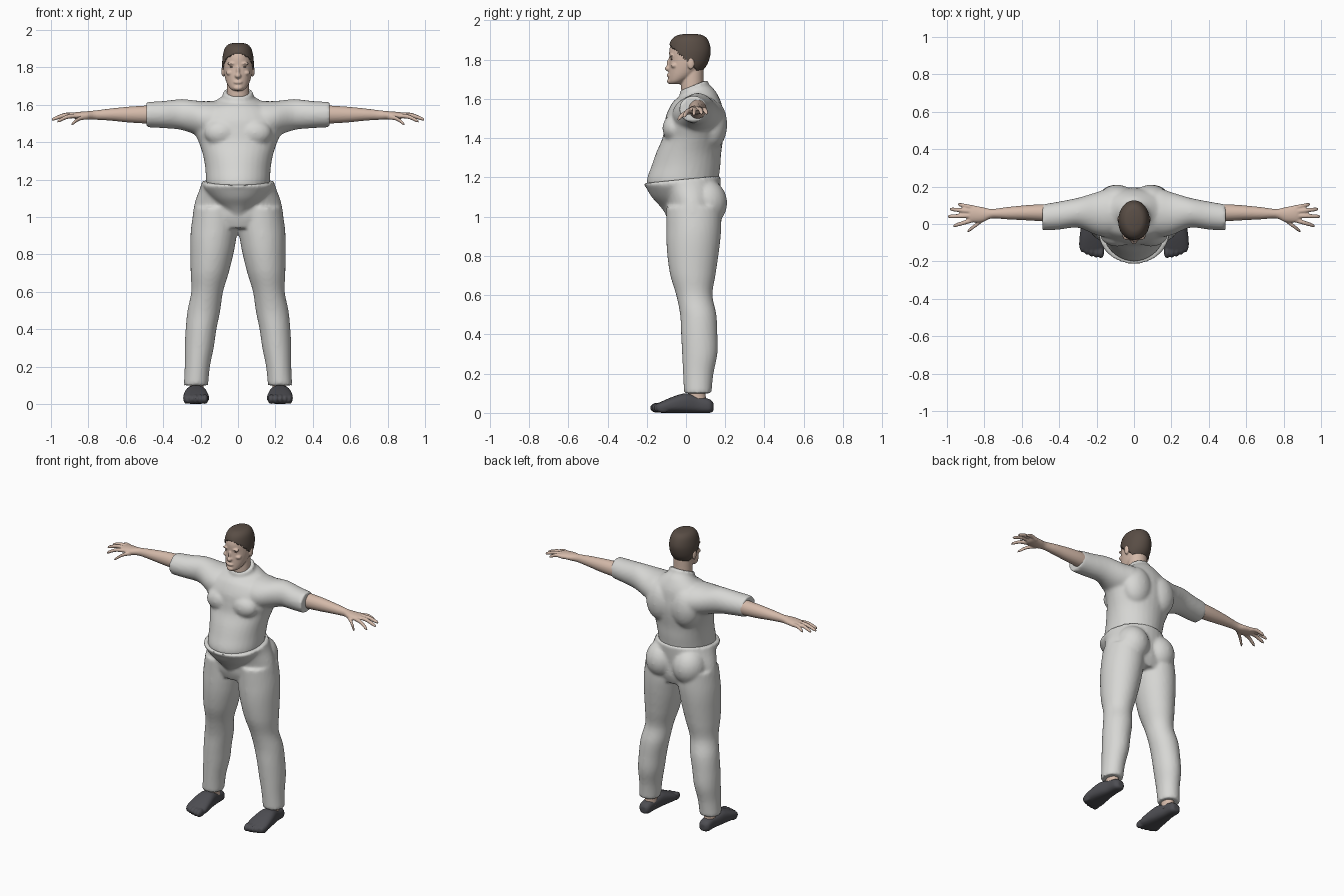
import bpy
import bmesh
from math import cos, sin, pi, copysign
from mathutils import Matrix, Vector

default_cube = bpy.data.objects.get("Cube")
if default_cube:
    bpy.data.objects.remove(default_cube, do_unlink=True)


def make_material(name, colour):
    material = bpy.data.materials.new(name)
    material.use_nodes = True
    material.diffuse_color = (*colour, 1)
    shader = material.node_tree.nodes["Principled BSDF"]
    shader.inputs["Base Color"].default_value = (*colour, 1)
    shader.inputs["Roughness"].default_value = 0.8
    return material


cloth = make_material("pale grey cloth", (.68, .68, .66))
skin = make_material("skin", (.66, .49, .4))
hair_brown = make_material("dark brown hair", (.1, .075, .06))
shoe_grey = make_material("charcoal shoe", (.075, .075, .085))
eye_brown = make_material("eye brown", (.2, .13, .1))


def smooth_rows(rows, steps):
    """Run a Catmull-Rom spline through the rows of section sizes."""
    result = []
    last = len(rows) - 1
    for i in range(last):
        p, q, r, s = (Vector(rows[max(0, min(last, i + k))]) for k in (-1, 0, 1, 2))
        for step in range(steps):
            t = step / steps
            result.append(q + (r - p) * (t / 2)
                          + (p * 2 - q * 5 + r * 4 - s) * (t * t / 2)
                          + (q * 3 - p - r * 3 + s) * (t ** 3 / 2))
    result.append(Vector(rows[-1]))
    return result


def loft(bm, rows, axis="z", side=1, power=2, segments=32, steps=4):
    """Skin oval sections; a row is (position, a low, a high, b low, b high, tilt)."""
    order = {"x": (2, 0, 1), "y": (0, 2, 1), "z": (0, 1, 2)}[axis]
    rows = [tuple(row) + (0,) * (6 - len(row)) for row in rows]
    rings = []
    for position, a_low, a_high, b_low, b_high, tilt in smooth_rows(rows, steps):
        ring = []
        for k in range(segments):
            angle = 2 * pi * k / segments
            u, v = (copysign(abs(w) ** (2 / power), w) for w in (cos(angle), sin(angle)))
            b_offset = v * (b_high - b_low) / 2
            a = (a_low + a_high) / 2 + u * (a_high - a_low) / 2
            b = (b_low + b_high) / 2 + b_offset
            along = position + tilt * b_offset
            if axis == "x":
                point = (along, a, b)
            elif axis == "y":
                point = (a, along, b)
            else:
                point = (a, b, along)
            ring.append(bm.verts.new((point[0] * side, point[1], point[2])))
        rings.append(ring)
    for lower, upper in zip(rings, rings[1:]):
        for k in range(segments):
            n = (k + 1) % segments
            bm.faces.new((lower[k], lower[n], upper[n], upper[k]))
    bm.faces.new(rings[0])
    bm.faces.new(rings[-1])


def centred(rows):
    """Turn (z, half width, front, back, tilt) rows into loft rows."""
    return [(z, -half, half, *rest) for z, half, *rest in rows]


def ball(bm, centre, radii):
    matrix = Matrix.Translation(centre) @ Matrix.Diagonal((*radii, 1))
    bmesh.ops.create_uvsphere(bm, u_segments=24, v_segments=16, radius=1, matrix=matrix)


def finish(bm, name, material, voxel=0, relax=3):
    """Make the object; a voxel size fuses its overlapping masses."""
    bmesh.ops.recalc_face_normals(bm, faces=bm.faces)
    for face in bm.faces:
        face.smooth = True
    mesh = bpy.data.meshes.new(name)
    bm.to_mesh(mesh)
    bm.free()
    mesh.materials.append(material)
    obj = bpy.data.objects.new(name, mesh)
    bpy.context.collection.objects.link(obj)
    if voxel:
        fuse = obj.modifiers.new("fuse masses", "REMESH")
        fuse.mode = "VOXEL"
        fuse.voxel_size = voxel
        fuse.use_smooth_shade = True
        soften = obj.modifiers.new("soften joins", "SMOOTH")
        soften.factor = 0.5
        soften.iterations = relax
    return obj


SIDES = (("left", 1), ("right", -1))

# Shirt: torso, chest, shoulder blades and short sleeves
shirt = bmesh.new()
loft(shirt, centred([
    (1.12, .16, -.18, .16), (1.18, .17, -.2, .165), (1.26, .175, -.175, .175),
    (1.33, .187, -.15, .18), (1.4, .21, -.12, .19), (1.46, .235, -.11, .195),
    (1.52, .235, -.1, .19), (1.58, .19, -.07, .18), (1.62, .12, -.05, .15, .2),
    (1.64, .085, -.035, .12, .4), (1.67, .08, -.03, .11, .4)]))
for _, side in SIDES:
    loft(shirt, [
        (.05, -.05, .17, 1.42, 1.62), (.13, -.07, .19, 1.41, 1.62),
        (.2, -.06, .17, 1.43, 1.62), (.3, -.02, .14, 1.465, 1.63),
        (.4, -.03, .12, 1.475, 1.62), (.49, -.035, .105, 1.48, 1.615)],
        axis="x", side=side)
    ball(shirt, (.09 * side, -.06, 1.45), (.09, .06, .07))
    ball(shirt, (.09 * side, .13, 1.47), (.1, .08, .13))
finish(shirt, "shirt", cloth, .01, 5)

# Trousers: hips, overhanging belly, seat and legs
trousers = bmesh.new()
loft(trousers, centred([
    (.94, .2, -.08, .15), (1, .24, -.1, .17), (1.08, .23, -.11, .17),
    (1.15, .205, -.15, .175), (1.19, .193, -.215, .178, .1)]))
loft(trousers, centred([
    (.99, .03, -.09, .1), (1.05, .1, -.13, .1), (1.1, .145, -.175, .1),
    (1.15, .18, -.205, .1), (1.18, .19, -.215, .12, .1)]))
for _, side in SIDES:
    ball(trousers, (.1 * side, .1, 1.07), (.105, .11, .12))
    loft(trousers, [
        (1.05, 0, .235, -.1, .18), (.95, 0, .25, -.1, .18),
        (.88, .01, .255, -.1, .175), (.8, .025, .255, -.095, .165),
        (.7, .05, .253, -.08, .15), (.6, .08, .25, -.05, .135),
        (.5, .095, .27, -.03, .155), (.4, .115, .28, -.025, .16),
        (.3, .13, .285, -.02, .16), (.2, .15, .285, -.015, .14),
        (.1, .16, .29, -.01, .13)], side=side)
finish(trousers, "trousers", cloth, .01, 4)

# Arms with hands; each finger is a tapered tube from knuckle to tip
FINGERS = {
    "thumb": ((.8, .03, 1.535), (.89, -.04, 1.495)),
    "index": ((.85, .025, 1.54), (.965, -.01, 1.51)),
    "middle": ((.85, .045, 1.545), (.995, .04, 1.52)),
    "ring": ((.85, .065, 1.545), (.985, .08, 1.525)),
    "little": ((.85, .085, 1.54), (.94, .105, 1.525)),
}
for label, side in SIDES:
    arm = bmesh.new()
    loft(arm, [
        (.42, .01, .105, 1.495, 1.6), (.5, .015, .105, 1.5, 1.595),
        (.58, .02, .1, 1.505, 1.59), (.68, .025, .09, 1.515, 1.58),
        (.76, .03, .08, 1.52, 1.57), (.81, .01, .09, 1.52, 1.565),
        (.87, .01, .1, 1.525, 1.56), (.89, .02, .09, 1.535, 1.55)],
        axis="x", side=side)
    for base, tip in FINGERS.values():
        rows = []
        for t, radius in ((0, .013), (.5, .012), (.9, .01), (1, .005)):
            x, y, z = Vector(base).lerp(Vector(tip), t)
            z += .012 * sin(pi * t)
            rows.append((x, y - radius, y + radius, z - radius, z + radius))
        loft(arm, rows, axis="x", side=side, segments=12)
    finish(arm, label + "_arm", skin, .005, 2)

# Ankles, and shoes with a row of soft toes
for label, side in SIDES:
    ankle = bmesh.new()
    loft(ankle, [(.04, .18, .26, .01, .11), (.09, .185, .255, .01, .1),
                 (.16, .18, .26, .01, .11)], side=side)
    finish(ankle, label + "_ankle", skin)
    shoe = bmesh.new()
    loft(shoe, [
        (.14, .2, .24, .01, .05), (.12, .185, .26, 0, .07),
        (.06, .18, .265, 0, .085), (0, .17, .28, 0, .1),
        (-.06, .16, .29, 0, .085), (-.12, .155, .293, 0, .06),
        (-.15, .17, .28, .005, .045)], axis="y", side=side, power=2.6)
    for k in range(5):
        ball(shoe, ((.177 + k * .025) * side, -.147 + k * k * .002, .026),
             (.018 - k * .001, .036, .026))
    finish(shoe, label + "_shoe", shoe_grey, .006, 2)

# Head: skull, neck and face features
SKULL = centred([
    (1.675, .025, -.085, -.03), (1.69, .045, -.09, 0), (1.72, .062, -.09, .05),
    (1.76, .073, -.088, .09), (1.8, .078, -.085, .11), (1.85, .077, -.085, .118),
    (1.89, .066, -.07, .105), (1.915, .045, -.04, .08), (1.923, .015, 0, .04)])
head = bmesh.new()
loft(head, SKULL)
loft(head, centred([(1.58, .065, 0, .1), (1.65, .06, -.025, .09), (1.75, .058, -.02, .09)]))
ball(head, (0, -.09, 1.755), (.017, .018, .014))
ball(head, (0, -.086, 1.777), (.009, .013, .03))
ball(head, (0, -.088, 1.72), (.024, .011, .009))
ball(head, (0, -.083, 1.69), (.024, .014, .014))
for _, side in SIDES:
    ball(head, (.032 * side, -.075, 1.82), (.026, .011, .008))
    ball(head, (.042 * side, -.06, 1.77), (.022, .018, .014))
    ball(head, (.08 * side, .025, 1.78), (.009, .018, .03))
finish(head, "head", skin, .005, 2)

for label, side in SIDES:
    eye = bmesh.new()
    ball(eye, (.032 * side, -.072, 1.802), (.012, .006, .004))
    finish(eye, label + "_eye", eye_brown)

# Hair: a shell over the skull, trimmed along a hairline that drops behind the ears
hair = bmesh.new()
loft(hair, [(z + .008 * (z > 1.88), left - .006, right + .006, front - .006, back + .008)
            for z, left, right, front, back in SKULL], segments=64, steps=8)
below = []
for face in hair.faces:
    middle = face.calc_center_median()
    if middle.z < max(1.745, 1.87 - .9 * (middle.y + .08)):
        below.append(face)
bmesh.ops.delete(hair, geom=below, context="FACES")
cap = finish(hair, "hair", hair_brown)
thickness = cap.modifiers.new("hair thickness", "SOLIDIFY")
thickness.thickness = .008
thickness.offset = -1
